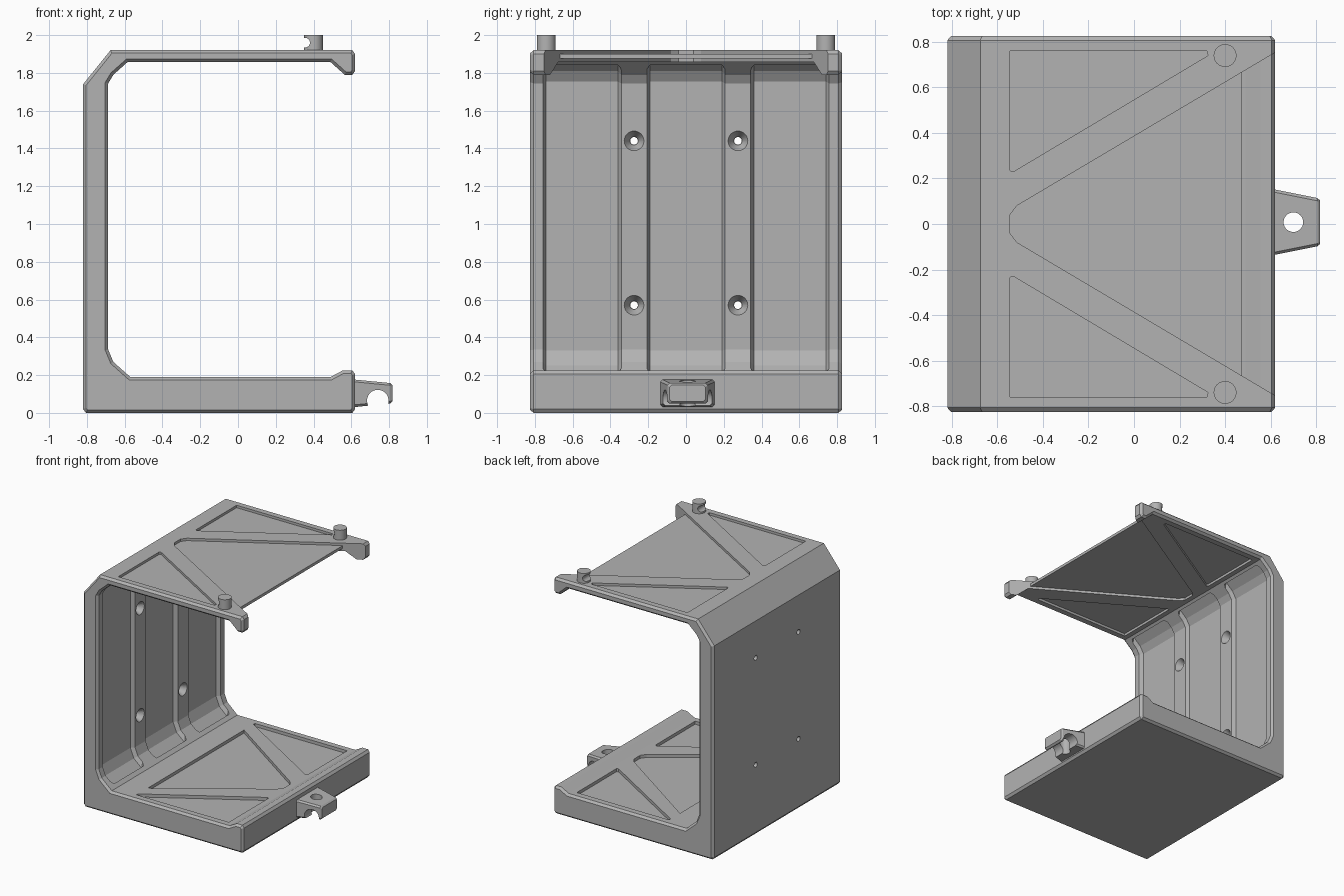
import bpy, bmesh, math
from mathutils import Vector, Matrix

if "Cube" in bpy.data.objects:
    bpy.data.objects.remove(bpy.data.objects["Cube"])

grey = bpy.data.materials.new("plain_grey")
grey.use_nodes = True
grey.diffuse_color = (0.45, 0.45, 0.45, 1)
grey.node_tree.nodes["Principled BSDF"].inputs["Base Color"].default_value = grey.diffuse_color


def finish(name, bm):
    bmesh.ops.recalc_face_normals(bm, faces=bm.faces)
    mesh = bpy.data.meshes.new(name)
    bm.to_mesh(mesh)
    bm.free()
    mesh.materials.append(grey)
    ob = bpy.data.objects.new(name, mesh)
    bpy.context.collection.objects.link(ob)
    return ob


def loft(name, sections):
    """Closed solid through rings of equal point count."""
    bm = bmesh.new()
    rings = [[bm.verts.new(p) for p in s] for s in sections]
    n = len(rings[0])
    for a, b in zip(rings, rings[1:]):
        for i in range(n):
            j = (i + 1) % n
            bm.faces.new((a[i], a[j], b[j], b[i]))
    bm.faces.new(rings[0])
    bm.faces.new(rings[-1])
    return finish(name, bm)


def cylinder(name, centre, axis, r1, r2, depth, segments=40):
    bm = bmesh.new()
    turn = Vector((0, 0, 1)).rotation_difference(Vector(axis)).to_matrix().to_4x4()
    bmesh.ops.create_cone(bm, cap_ends=True, segments=segments, radius1=r1, radius2=r2,
                          depth=depth, matrix=Matrix.Translation(centre) @ turn)
    return finish(name, bm)


def inset(poly, d):
    """Move every edge of a counter-clockwise outline inward by d."""
    pts = [Vector(p) for p in poly]
    out = []
    for i, p in enumerate(pts):
        e1 = (p - pts[i - 1]).normalized()
        e2 = (pts[(i + 1) % len(pts)] - p).normalized()
        n1, n2 = Vector((-e1.y, e1.x)), Vector((-e2.y, e2.x))
        out.append(p + (n1 + n2) * d / (1 + n1.dot(n2)))
    return out


def at_y(poly, y):
    return [(p[0], y, p[1]) for p in poly]


def at_z(poly, z):
    return [(p[0], p[1], z) for p in poly]


def cut(target, cutter):
    mod = target.modifiers.new("cut", 'BOOLEAN')
    mod.operation = 'DIFFERENCE'
    mod.solver = 'EXACT'
    mod.object = cutter
    bpy.context.view_layer.objects.active = target
    bpy.ops.object.modifier_apply(modifier=mod.name)
    bpy.data.objects.remove(cutter)


def cut_prism(target, poly, z0, z1):
    cut(target, loft("cutter", [at_z(poly, z0), at_z(poly, z1)]))


def smooth(ob):
    bpy.ops.object.select_all(action='DESELECT')
    ob.select_set(True)
    bpy.context.view_layer.objects.active = ob
    bpy.ops.object.shade_smooth_by_angle(angle=math.radians(20))


# C-shaped bracket with chamfered rims
outline = [(0.605, 0), (0.62, 0.02), (0.62, 0.205), (0.605, 0.225), (0.555, 0.225),
           (0.49, 0.19), (-0.57, 0.19), (-0.66, 0.27), (-0.687, 0.335), (-0.687, 1.745),
           (-0.66, 1.79), (-0.585, 1.857), (0.49, 1.857), (0.565, 1.79), (0.605, 1.79),
           (0.62, 1.81), (0.62, 1.9), (0.605, 1.92), (-0.675, 1.92), (-0.82, 1.74),
           (-0.82, 0.02), (-0.805, 0)]
rim = inset(outline, 0.016)
body = loft("bracket_body", [at_y(rim, -0.825), at_y(outline, -0.807),
                             at_y(outline, 0.807), at_y(rim, 0.825)])

# Three pockets in the back wall, leaving two ribs
opening = [(-0.4, 0.6), (-0.4, 1.5), (-0.625, 1.82), (-0.66, 1.79), (-0.687, 1.745),
           (-0.687, 0.335), (-0.66, 0.27), (-0.62, 0.235)]
shallow, deep = inset(opening, 0.004), inset(opening, -0.03)
for y in (-0.55, 0, 0.55):
    cut(body, loft("cutter", [at_y(shallow, y - 0.21), at_y(deep, y - 0.19),
                              at_y(deep, y + 0.19), at_y(shallow, y + 0.21)]))

# Countersunk screw holes through the ribs
for y in (-0.275, 0.275):
    for z in (0.57, 1.44):
        cut(body, cylinder("cutter", (-0.75, y, z), (1, 0, 0), 0.02, 0.02, 0.3, 24))
        cut(body, cylinder("cutter", (-0.71, y, z), (1, 0, 0), 0.022, 0.056, 0.06, 32))

# Top plate: thin panels on both faces, then an open front notch
slope = 0.593
side = [(-0.545, 0.235), (-0.53, 0.23), (0.325, 0.74), (0.32, 0.76), (-0.545, 0.76)]
half = [(-0.545, 0.04), (-0.515, 0.08), (0.48, 0.08 + slope * 0.995)]
middle = half + [(x, -y) for x, y in reversed(half)]
mirrored = [(x, -y) for x, y in side]
for z0, z1 in ((1.9, 2.0), (1.8, 1.877)):
    for poly in (side, mirrored, middle):
        cut_prism(body, poly, z0, z1)
notch = [(x, s * (0.08 + slope * (x + 0.515)))
         for x, s in ((0.475, 1), (0.475, -1), (0.7, -1), (0.7, 1))]
cut_prism(body, notch, 1.7, 2.0)

# Floor: shallow panels pointing the other way
floor_side = [(-0.38, 0.76), (0.45, 0.76), (0.45, 0.25), (0.435, 0.245), (-0.38, 0.74)]
floor_half = [(-0.38, 0.62), (0.41, 0.08), (0.44, 0.04)]
floor_middle = floor_half + [(x, -y) for x, y in reversed(floor_half)]
for poly in (floor_side, [(x, -y) for x, y in floor_side], floor_middle):
    cut_prism(body, poly, 0.165, 0.3)

# Pegs on the top corners, each with a cord groove
for name, y in (("right_peg", -0.74), ("left_peg", 0.74)):
    peg = cylinder(name, (0.4, y, 1.945), (0, 0, 1), 0.05, 0.05, 0.11)
    cut(peg, cylinder("cutter", (0.355, y, 1.96), (0, 1, 0), 0.026, 0.026, 0.2, 24))
    smooth(peg)

# Tapered latch tab with a vertical hole and an arched underside
mid = 0.008


def tab_ring(x, w, low, high, c=0.012):
    ring = [(w - c, low), (w, low + c), (w, high - c), (w - c, high)]
    ring += [(-y, z) for y, z in reversed(ring)]
    return [(x, mid + y, z) for y, z in ring]


tab = loft("latch_tab", [tab_ring(0.61, 0.145, 0.03, 0.177), tab_ring(0.805, 0.106, 0.05, 0.158),
                         tab_ring(0.817, 0.096, 0.06, 0.148)])
cut(tab, cylinder("cutter", (0.74, 0, 0.065), (0, 1, 0), 0.057, 0.057, 0.5))
cut(tab, cylinder("cutter", (0.7, mid, 0.1), (0, 0, 1), 0.043, 0.043, 0.4))
smooth(tab)
